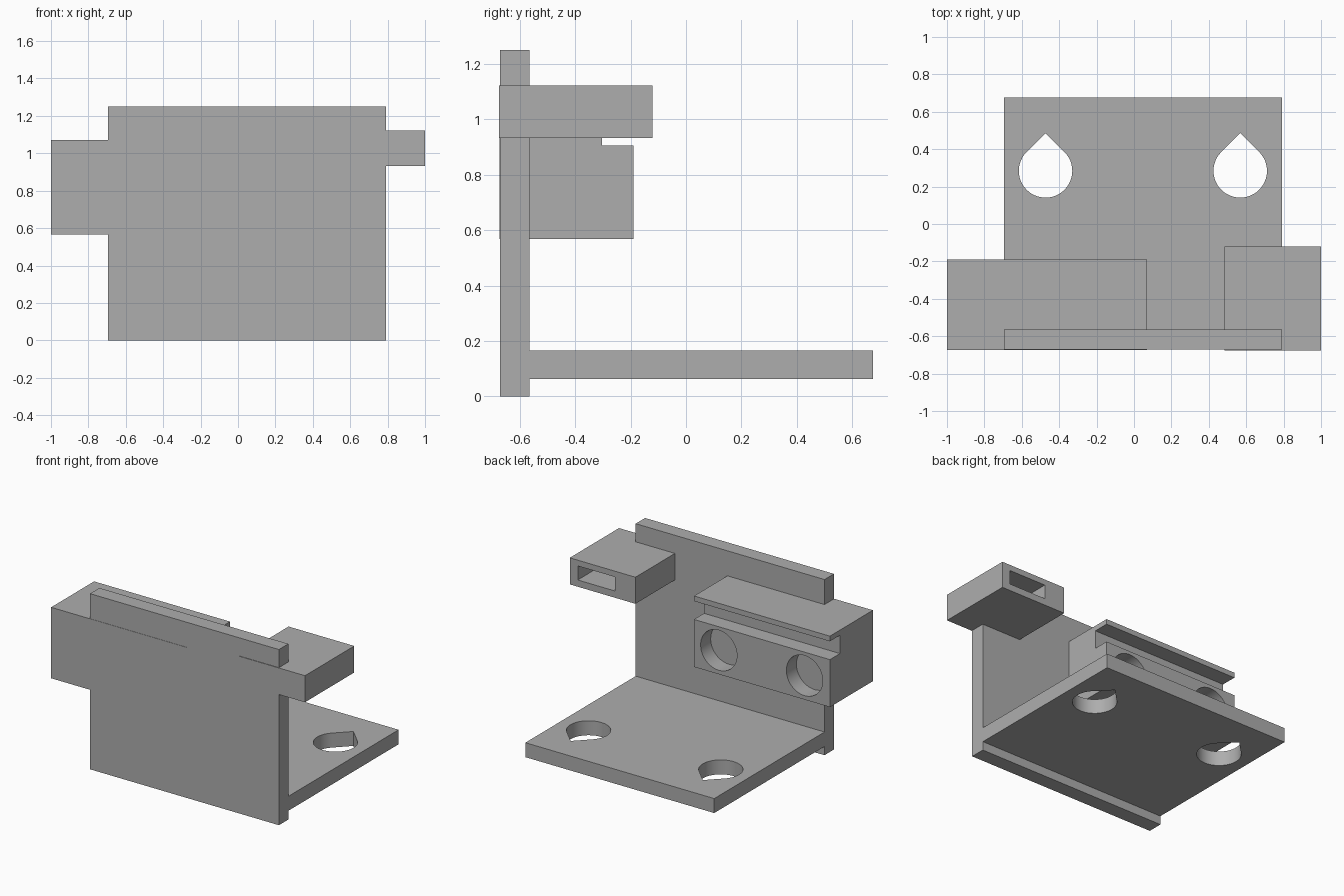
import bpy
import bmesh
from math import sin, cos, pi, radians
from mathutils import Vector

cube = bpy.data.objects.get("Cube")
if cube:
    bpy.data.objects.remove(cube, do_unlink=True)

grey = bpy.data.materials.new("plain_grey")
colour = (0.42, 0.42, 0.42, 1)
grey.diffuse_color = colour
grey.use_nodes = True
grey.node_tree.nodes["Principled BSDF"].inputs["Base Color"].default_value = colour


def prism(name, profile, depth):
    """Extrude a closed loop of 3D points along a vector."""
    bm = bmesh.new()
    face = bm.faces.new([bm.verts.new(p) for p in profile])
    extruded = bmesh.ops.extrude_face_region(bm, geom=[face])["geom"]
    moved = [g for g in extruded if isinstance(g, bmesh.types.BMVert)]
    bmesh.ops.translate(bm, verts=moved, vec=Vector(depth))
    bmesh.ops.recalc_face_normals(bm, faces=bm.faces)
    mesh = bpy.data.meshes.new(name)
    bm.to_mesh(mesh)
    bm.free()
    mesh.materials.append(grey)
    obj = bpy.data.objects.new(name, mesh)
    bpy.context.collection.objects.link(obj)
    return obj


def box(name, x, y, z):
    (x0, x1), (y0, y1), (z0, z1) = x, y, z
    loop = [(x0, y0, z0), (x1, y0, z0), (x1, y1, z0), (x0, y1, z0)]
    return prism(name, loop, (0, 0, z1 - z0))


def cut(target, cutter):
    """Subtract the cutter from the target, then discard it."""
    cutter.hide_render = True
    mod = target.modifiers.new("cut", "BOOLEAN")
    mod.operation = "DIFFERENCE"
    mod.solver = "EXACT"
    mod.object = cutter
    bpy.context.view_layer.objects.active = target
    bpy.ops.object.modifier_apply(modifier=mod.name)
    bpy.data.objects.remove(cutter, do_unlink=True)


# Upright wall and the base plate behind it
wall_x = (-0.695, 0.792)
wall = box("upright_wall", wall_x, (-0.671, -0.565), (0, 1.25))
base = box("base_plate", wall_x, (-0.566, 0.675), (0.062, 0.165))

# Teardrop holes through the base
R = 0.143
for cx in (-0.473, 0.568):
    arc = [radians(135 + 270 * i / 36) for i in range(37)]
    loop = [(cx + R * cos(a), 0.284 + R * sin(a), 0) for a in arc]
    loop.append((cx, 0.284 + R * 2 ** 0.5, 0))
    cut(base, prism("teardrop_cutter", loop, (0, 0, 0.3)))

# Large block with a rear groove under a thin lip
x0, x1, y0, y1, yg = -1, 0.07, -0.673, -0.19, -0.303
section = [(y0, 0.567), (y1, 0.567), (y1, 0.905), (yg, 0.905),
           (yg, 1.035), (y1, 1.035), (y1, 1.072), (y0, 1.072)]
block = prism("grooved_block", [(x0, y, z) for y, z in section], (x1 - x0, 0, 0))

# Two blind round holes in the rear of the block
for cx in (-0.80, -0.125):
    ring = [2 * pi * i / 48 for i in range(48)]
    loop = [(cx + R * cos(a), yg, 0.738 + R * sin(a)) for a in ring]
    cut(block, prism("round_cutter", loop, (0, 0.3, 0)))

# Small side block with a rectangular rear pocket
side = box("side_block", (0.483, 1), (-0.675, -0.121), (0.932, 1.121))
cut(side, box("pocket_cutter", (0.645, 0.937), (-0.57, 0), (0.98, 1.08)))

for obj in (wall, base, block, side):
    bpy.ops.object.select_all(action="DESELECT")
    obj.select_set(True)
    bpy.context.view_layer.objects.active = obj
    bpy.ops.object.shade_smooth_by_angle(angle=radians(30))
